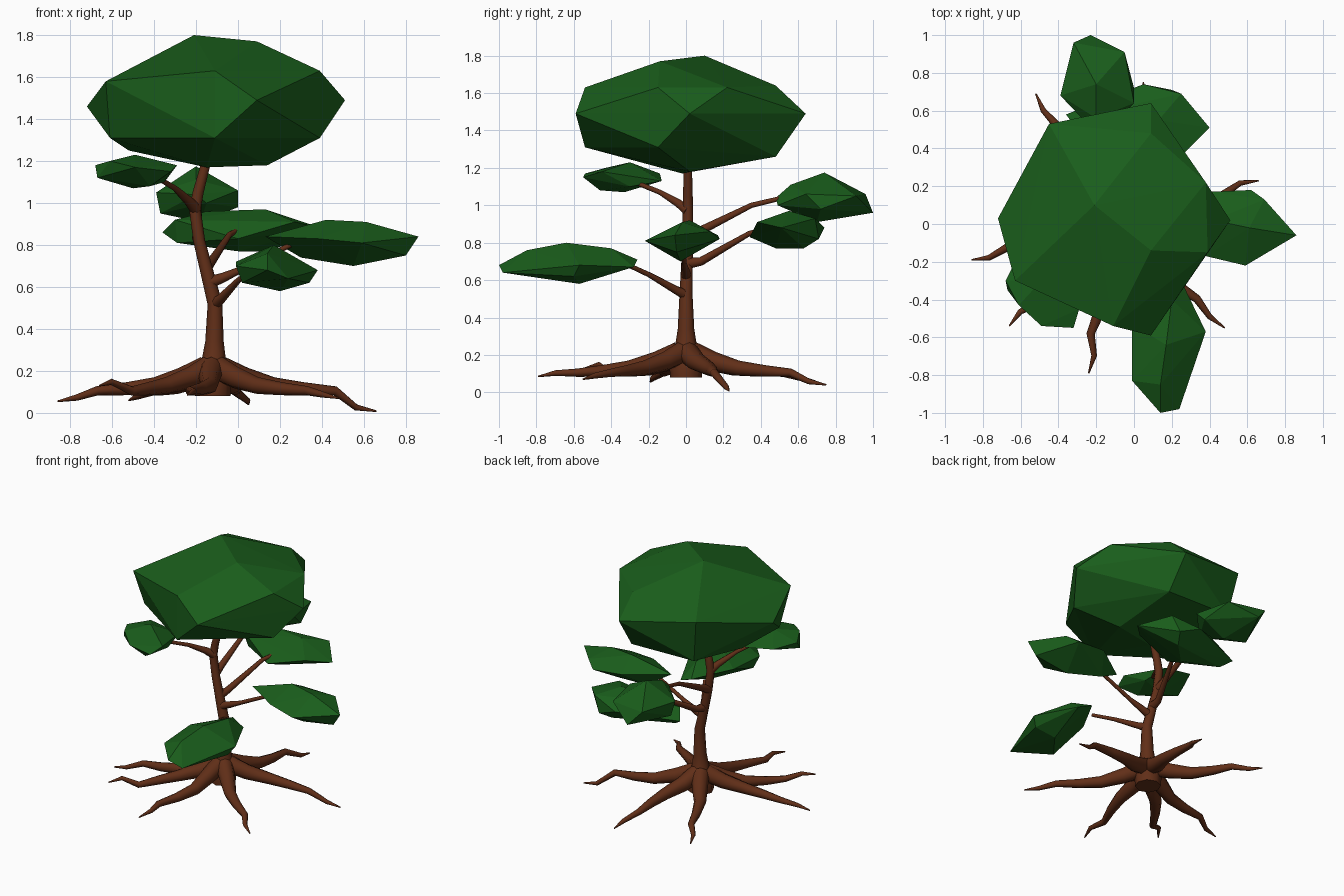
import bpy, bmesh
from mathutils import Vector


def material(name, color):
    m = bpy.data.materials.new(name)
    m.diffuse_color = color
    return m


BARK = material("bark", (0.12, 0.028, 0.009, 1))
LEAF = material("leaf", (0.01, 0.11, 0.011, 1))


def tube(name, path):
    """Tapered eight-sided limb; path holds (x, y, z, radius)."""
    cu = bpy.data.curves.new(name, 'CURVE')
    cu.dimensions = '3D'
    cu.bevel_depth = 1.0
    cu.bevel_resolution = 2
    cu.use_fill_caps = True
    sp = cu.splines.new('POLY')
    sp.points.add(len(path) - 1)
    for p, (x, y, z, r) in zip(sp.points, path):
        p.co = (x, y, z, 1)
        p.radius = r
    sp.use_smooth = True
    tmp = bpy.data.objects.new(name + "_curve", cu)
    bpy.context.collection.objects.link(tmp)
    dg = bpy.context.evaluated_depsgraph_get()
    me = bpy.data.meshes.new_from_object(tmp.evaluated_get(dg))
    bpy.data.objects.remove(tmp)
    me.materials.clear()
    me.materials.append(BARK)
    bpy.context.collection.objects.link(bpy.data.objects.new(name, me))


def clump(name, points):
    """Faceted foliage: convex hull of a few corner points."""
    bm = bmesh.new()
    for p in points:
        bm.verts.new(p)
    res = bmesh.ops.convex_hull(bm, input=bm.verts)
    bmesh.ops.delete(bm, geom=[v for v in res["geom_interior"] if isinstance(v, bmesh.types.BMVert)], context='VERTS')
    bmesh.ops.recalc_face_normals(bm, faces=bm.faces)
    me = bpy.data.meshes.new(name)
    bm.to_mesh(me)
    bm.free()
    me.materials.append(LEAF)
    bpy.context.collection.objects.link(bpy.data.objects.new(name, me))


# Trunk with flared foot and leaning top
tube("trunk", [(-.12, 0, .08, .085), (-.12, 0, .16, .09), (-.115, 0, .25, .058), (-.112, 0, .34, .044),
               (-.11, 0, .52, .035), (-.15, .005, .68, .031), (-.185, .01, .82, .028),
               (-.205, .01, .97, .028), (-.19, .01, 1.05, .026), (-.15, .01, 1.2, .022)])

# Roots: tip position and sideways wobble
ROOTS = [((-.52, .69, .06), .02), ((.05, .75, .04), -.03), ((.66, .23, .008), .03), ((.48, -.55, .07), -.02),
         ((-.24, -.79, .085), .03), ((-.66, -.54, .13), -.025), ((-.86, -.19, .055), .025)]
PROFILE = [(.05, .21, .06, 0), (.2, .165, .052, .3), (.38, .13, .04, 1), (.56, .115, .031, .4),
           (.74, .105, .022, -.7), (.88, None, .015, .5), (1, 0, .004, 0)]
for i, (tip, bend) in enumerate(ROOTS):
    base = Vector((-.12, 0, 0))
    d = Vector((tip[0], tip[1], 0)) - base
    side = Vector((-d.y, d.x, 0)).normalized()
    pts = []
    for t, z, r, w in PROFILE:
        p = base + d * t + side * bend * w
        z = tip[2] if t == 1 else (tip[2] + .018 if z is None else z)
        pts.append((p.x, p.y, z, r))
    tube(f"root_{i + 1}", pts)

# Branches, each with a thick collar at the trunk
for name, path in {
    "branch_left": [(-.2, .01, .97), (-.235, -.04, 1.01), (-.3, -.14, 1.07), (-.4, -.29, 1.13)],
    "branch_back": [(-.19, .01, .83), (-.19, .08, .865), (-.19, .35, 1.0), (-.19, .56, 1.05)],
    "branch_back_right": [(-.15, .01, .69), (-.14, .08, .70), (-.04, .34, .85), (.0, .42, .87)],
    "branch_right": [(-.14, 0, .62), (-.07, 0, .645), (.03, -.01, .69), (.25, -.02, .8)],
    "branch_front": [(-.11, 0, .52), (-.08, -.05, .545), (.0, -.2, .63), (.08, -.33, .69)],
}.items():
    tube(name, [(*p, r) for p, r in zip(path, (.03, .023, .014, .012))])

# Foliage
clump("crown_foliage", [
    (-.21, .1, 1.8), (.09, -.14, 1.77), (.39, -.15, 1.63), (.38, .22, 1.63), (.09, .48, 1.64), (-.45, .53, 1.58),
    (-.63, -.3, 1.58), (-.11, -.54, 1.63), (.09, -.59, 1.49), (.51, .02, 1.49), (.09, .64, 1.49),
    (-.72, .03, 1.46), (-.11, -.54, 1.31), (-.61, -.2, 1.31), (.39, -.15, 1.31), (-.4, .48, 1.27),
    (.1, .48, 1.26), (-.52, .1, 1.25), (.14, .02, 1.18), (-.15, -.02, 1.17)])
clump("left_foliage", [
    (-.68, -.3, 1.18), (-.67, -.35, 1.12), (-.61, -.43, 1.2), (-.49, -.54, 1.17), (-.32, -.55, 1.15),
    (-.29, -.45, 1.18), (-.49, -.3, 1.23), (-.6, -.14, 1.17), (-.38, -.13, 1.13), (-.35, -.3, 1.1),
    (-.5, -.33, 1.07), (-.42, -.46, 1.08)])
clump("back_foliage", [
    (-.2, .74, 1.175), (-.32, .96, 1.06), (-.23, 1, .96), (-.05, .91, 1.05), (0, .64, 1.06), (-.2, .56, 1.11),
    (-.39, .68, 1.05), (-.37, .7, .95), (-.2, .48, 1.04), (-.15, .49, 1.0), (-.18, .7, .91), (0, .72, .98)])
clump("back_right_foliage", [
    (-.36, .58, .86), (-.3, .5, .92), (-.15, .6, .96), (.13, .55, .97), (.05, .74, .88), (.25, .69, .93),
    (.4, .51, .88), (.27, .38, .91), (0, .34, .83), (-.29, .53, .81), (0, .48, .77), (.15, .63, .77), (.2, .71, .82)])
clump("right_foliage", [
    (.13, -.02, .84), (.4, .17, .84), (.62, .18, .82), (.69, .13, .86), (.86, -.06, .84), (.8, -.05, .75),
    (.59, -.22, .81), (.38, -.17, .83), (.42, .02, .92), (.61, -.02, .91), (.55, -.03, .7), (.3, .03, .74)])
clump("front_foliage", [
    (-.01, -.53, .72), (-.01, -.83, .7), (.02, -.8, .62), (.14, -1, .68), (.24, -.98, .64), (.38, -.57, .68),
    (.34, -.6, .62), (.17, -.64, .8), (.14, -.85, .76), (.2, -.4, .77), (.14, -.26, .71), (.24, -.28, .67),
    (.2, -.57, .58)])
